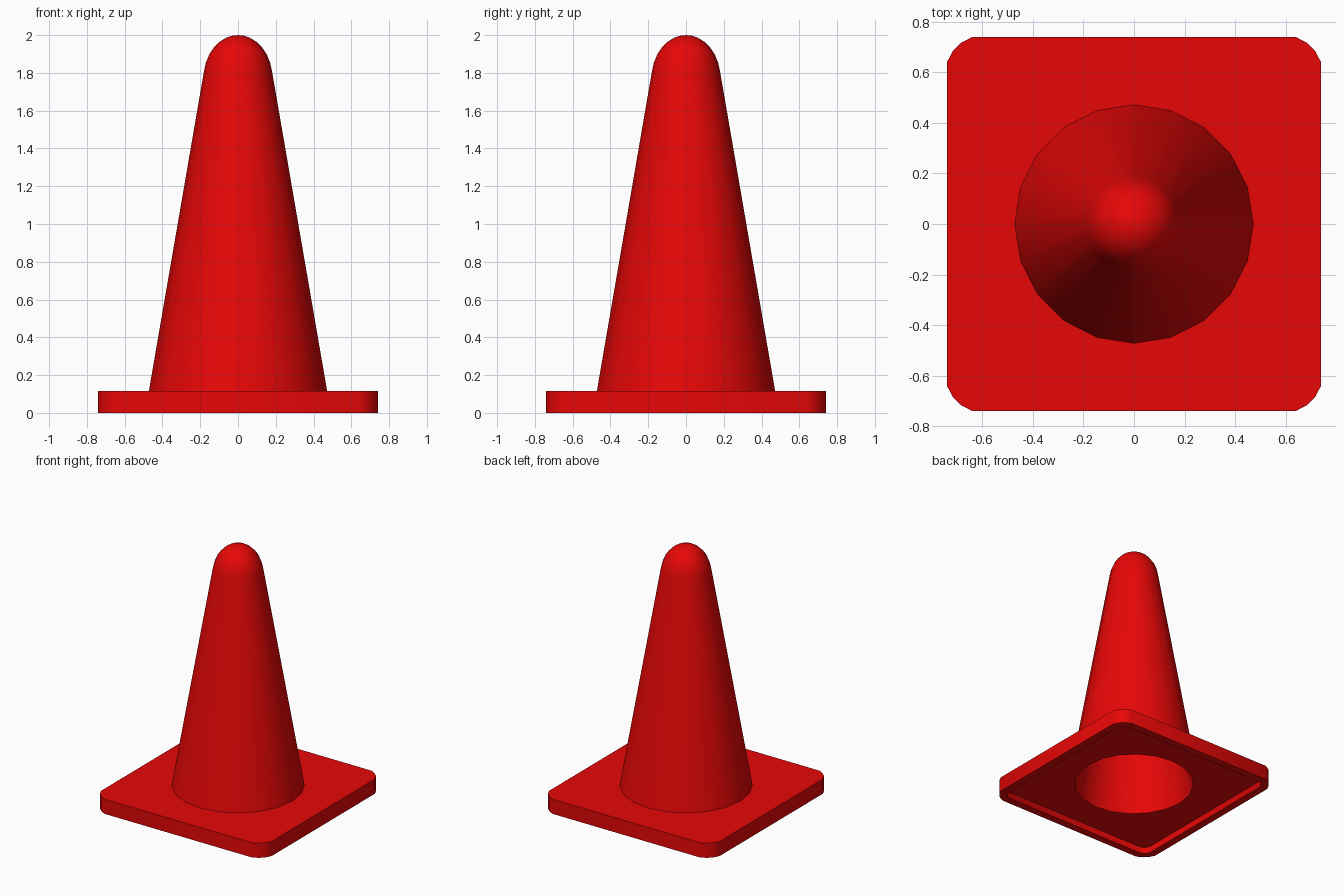
import bpy, bmesh
from math import sin, cos, pi, radians

cube = bpy.data.objects.get("Cube")
if cube:
    bpy.data.objects.remove(cube, do_unlink=True)

SIDES = 20
red = bpy.data.materials.new("cone red")
red.use_nodes = True
red.diffuse_color = (0.8, 0.002, 0.002, 1)
red.node_tree.nodes["Principled BSDF"].inputs["Base Color"].default_value = red.diffuse_color

bm = bmesh.new()


def circle(radius, z):
    turns = [2 * pi * i / SIDES for i in range(SIDES)]
    return [bm.verts.new((radius * cos(a), radius * sin(a), z)) for a in turns]


def rounded_square(half, corner, z):
    """Square ring with slightly flattened round corners."""
    verts = []
    for quarter, (sx, sy) in enumerate([(1, 1), (-1, 1), (-1, -1), (1, -1)]):
        for step, pull in enumerate((1, 0.89, 0.89, 1)):
            a = quarter * pi / 2 + step * pi / 6
            r = corner * pull
            verts.append(bm.verts.new((sx * (half - corner) + r * cos(a),
                                       sy * (half - corner) + r * sin(a), z)))
    return verts


def dome(radius, height, centre):
    """Rings of a rounded tip, from just below the apex downwards."""
    return [circle(radius * cos(radians(a)), centre + height * sin(radians(a)))
            for a in (80, 70, 58, 46, 34, 21, 8)]


def pairs(ring):
    return list(zip(ring, ring[1:] + ring[:1]))


def band(rings):
    """Quads between successive rings."""
    for upper, lower in zip(rings, rings[1:]):
        for (a, b), (c, d) in zip(pairs(upper), pairs(lower)):
            bm.faces.new((a, b, d, c))


def plate(square, hole):
    """Flat face between a square ring and a round hole."""
    edges = []
    for a, b in pairs(square) + pairs(hole):
        edges.append(bm.edges.get((a, b)) or bm.edges.new((a, b)))
    bmesh.ops.triangle_fill(bm, edges=edges, use_beauty=True, normal=(0, 0, 1))


def cap(ring, z):
    apex = bm.verts.new((0, 0, z))
    for a, b in pairs(ring):
        bm.faces.new((a, b, apex))


# Outer cone with rounded tip
outer = dome(0.183, 0.23, 1.77) + [circle(0.472, 0.115)]
band(outer)
cap(outer[0], 2.0)

# Base slab with a raised rim around the recessed underside
base = [rounded_square(0.74, 0.1, 0.115), rounded_square(0.74, 0.1, 0),
        rounded_square(0.68, 0.05, 0), rounded_square(0.68, 0.05, 0.05)]
band(base)

# Hollow inside, open at the bottom
inner = dome(0.143, 0.19, 1.77) + [circle(0.437, 0.05)]
band(inner)
cap(inner[0], 1.96)

plate(base[0], outer[-1])
plate(base[-1], inner[-1])
bmesh.ops.recalc_face_normals(bm, faces=bm.faces)

mesh = bpy.data.meshes.new("cone_and_base")
bm.to_mesh(mesh)
bm.free()
mesh.materials.append(red)
cone = bpy.data.objects.new("cone_and_base", mesh)
bpy.context.collection.objects.link(cone)
bpy.context.view_layer.objects.active = cone
cone.select_set(True)
bpy.ops.object.shade_smooth_by_angle(angle=radians(35))
